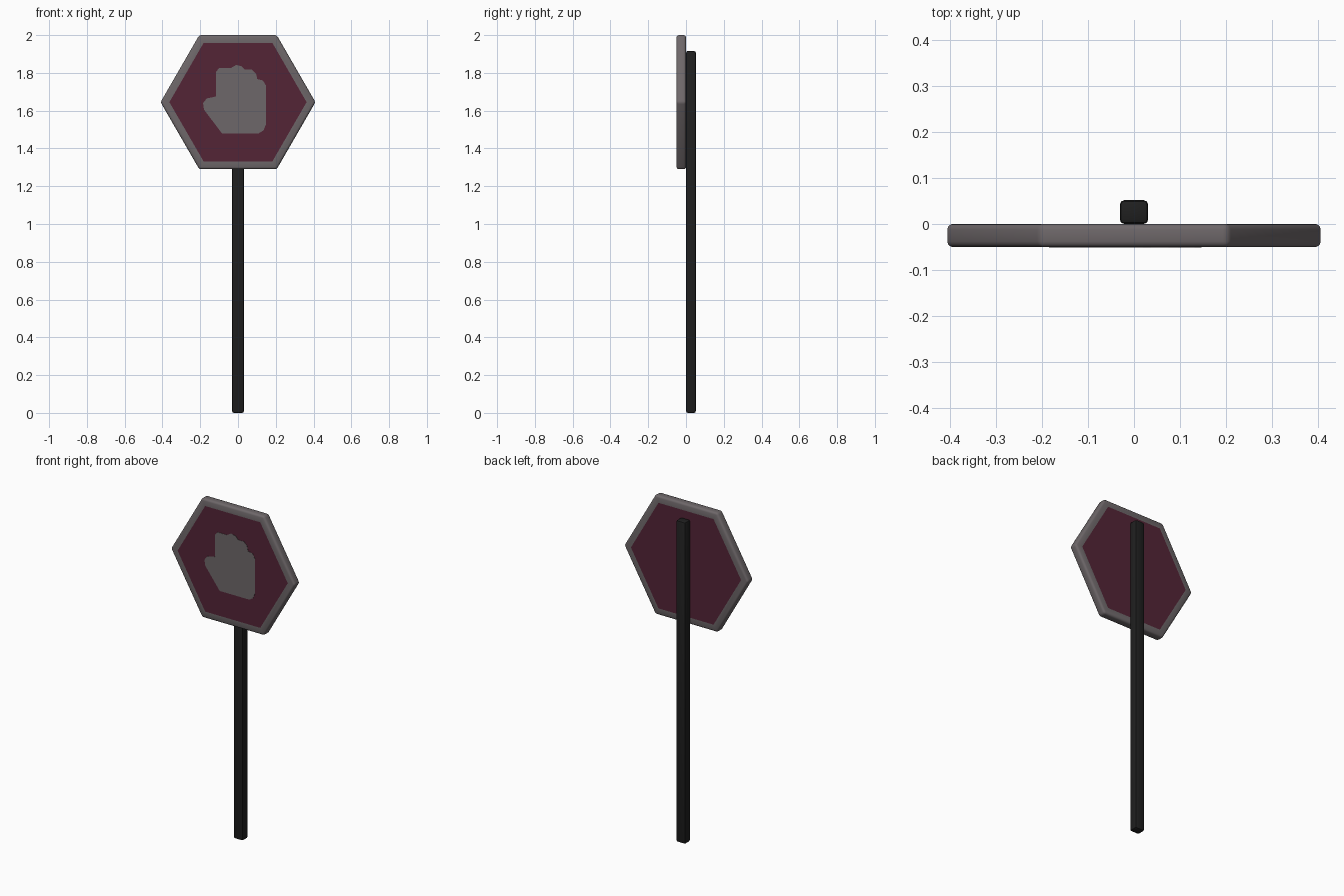
import bpy, bmesh, math

if "Cube" in bpy.data.objects:
    bpy.data.objects.remove(bpy.data.objects["Cube"])


def material(name, rgb):
    m = bpy.data.materials.new(name)
    m.diffuse_color = (*rgb, 1)
    m.use_nodes = True
    m.node_tree.nodes["Principled BSDF"].inputs["Base Color"].default_value = m.diffuse_color
    return m


grey = material("pale_grey", (0.155, 0.136, 0.142))
red = material("dark_red", (0.088, 0.018, 0.037))
black = material("black", (0.014, 0.014, 0.014))


def prism(bm, points, y0, y1):
    """Extrude an (x, z) outline from y0 to y1."""
    face = bm.faces.new([bm.verts.new((x, y0, z)) for x, z in points])
    ext = bmesh.ops.extrude_face_region(bm, geom=[face])["geom"]
    bmesh.ops.translate(bm, vec=(0, y1 - y0, 0),
                        verts=[v for v in ext if isinstance(v, bmesh.types.BMVert)])
    bmesh.ops.recalc_face_normals(bm, faces=bm.faces)


def finish(bm, name, mats, smooth=True):
    me = bpy.data.meshes.new(name)
    bm.to_mesh(me)
    bm.free()
    for m in mats:
        me.materials.append(m)
    ob = bpy.data.objects.new(name, me)
    bpy.context.collection.objects.link(ob)
    if smooth:
        bpy.ops.object.select_all(action='DESELECT')
        ob.select_set(True)
        bpy.context.view_layer.objects.active = ob
        bpy.ops.object.shade_smooth_by_angle(angle=math.radians(35))
    return ob


# Hexagonal board with rounded rim; front and back panels are inset and red
bm = bmesh.new()
R, CZ = 0.41, 1.645
prism(bm, [(R * math.cos(i * math.pi / 3), CZ + R * math.sin(i * math.pi / 3))
           for i in range(6)], -0.05, 0.0)
bmesh.ops.bevel(bm, geom=bm.edges[:], offset=0.012, segments=3, profile=0.5,
                affect='EDGES')
bm.normal_update()
panels = [f for f in bm.faces if abs(f.normal.y) > 0.99 and f.calc_area() > 0.1]
bmesh.ops.inset_individual(bm, faces=panels, thickness=0.033)
for f in panels:
    f.material_index = 1
finish(bm, "sign_board", [grey, red])

# Raised hand symbol on the front
hand = [(-0.085, 1.48), (0.11, 1.48), (0.135, 1.495), (0.147, 1.525),
        (0.147, 1.735), (0.132, 1.76), (0.102, 1.767), (0.096, 1.795),
        (0.075, 1.817), (0.037, 1.817), (0.02, 1.835), (-0.01, 1.842),
        (-0.037, 1.826), (-0.10, 1.826), (-0.117, 1.805), (-0.117, 1.675),
        (-0.165, 1.665), (-0.185, 1.64), (-0.18, 1.605)]
bm = bmesh.new()
prism(bm, hand, -0.0515, -0.0495)
finish(bm, "hand_symbol", [grey], smooth=False)

# Square post behind the board
bm = bmesh.new()
prism(bm, [(-0.031, 0), (0.031, 0), (0.031, 1.916), (-0.031, 1.916)], 0.0, 0.052)
bmesh.ops.bevel(bm, geom=bm.edges[:], offset=0.01, segments=2, profile=0.5,
                affect='EDGES')
finish(bm, "post", [black])
